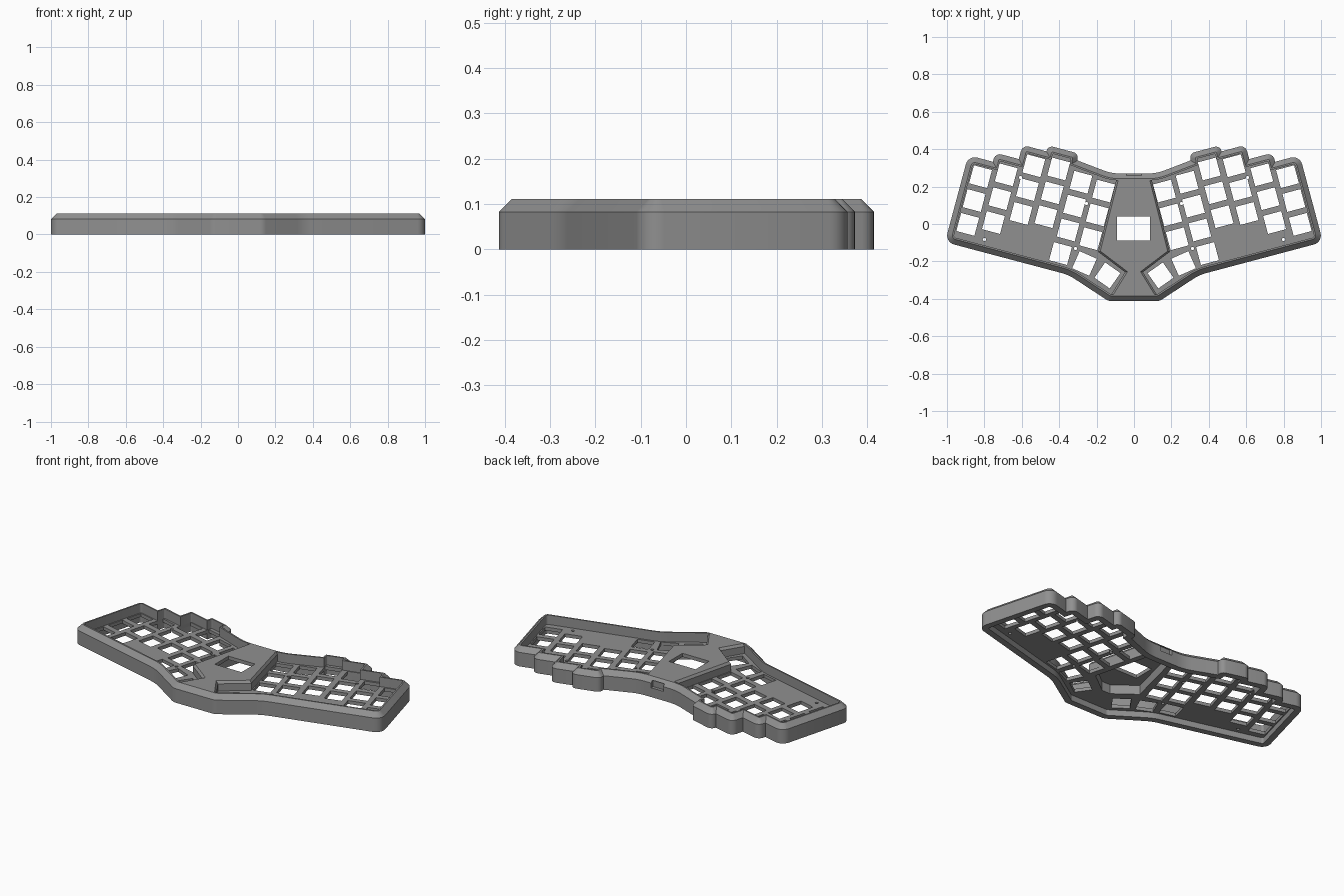
import bpy, bmesh, math
from mathutils import Vector, Matrix

if "Cube" in bpy.data.objects:
    bpy.data.objects.remove(bpy.data.objects["Cube"])

TILT = math.radians(15)          # rotation of each key half
H, SHOULDER = 0.111, 0.083       # total height, start of chamfer
PLATE_LOW, PLATE_TOP = 0.035, 0.055

grey = bpy.data.materials.new("case grey")
grey.diffuse_color = (0.28, 0.28, 0.28, 1)
grey.use_nodes = True
grey.node_tree.nodes["Principled BSDF"].inputs["Base Color"].default_value = grey.diffuse_color


def tilt(a, b):
    """Key-half coordinates to world coordinates."""
    c, s = math.cos(TILT), math.sin(TILT)
    return a * c - b * s, a * s + b * c


def mirrored(half):
    """Clockwise closed outline from its right half."""
    return half + [(-x, y, r) for x, y, r in reversed(half)]


def ring(corners, inset=0.0, steps=6):
    """Offset a clockwise outline inward and round its corners."""
    n = len(corners)
    pts = [Vector(c[:2]) for c in corners]
    norm = []
    for i in range(n):
        d = (pts[(i + 1) % n] - pts[i]).normalized()
        norm.append(Vector((d.y, -d.x)))
    moved = []
    for i in range(n):
        n0, n1 = norm[i - 1], norm[i]
        moved.append(pts[i] + (n0 + n1) * inset / (1 + n0.dot(n1)))
    out = []
    for i in range(n):
        p, r = moved[i], corners[i][2]
        if r == 0:
            out.append(p)
            continue
        d0 = (p - moved[i - 1]).normalized()
        d1 = (moved[(i + 1) % n] - p).normalized()
        convex = d0.x * d1.y - d0.y * d1.x < 0
        r = max(r - inset, 0.006) if convex else r + inset
        t = r * math.tan(d0.angle(d1) / 2)
        start, turn = p - d0 * t, d0.angle(d1) * (-1 if convex else 1)
        side = Vector((d0.y, -d0.x)) * (1 if convex else -1)
        centre = start + side * r
        for k in range(steps + 1):
            out.append(centre + Matrix.Rotation(turn * k / steps, 2) @ (start - centre))
    return out


def loft(name, rings, closed_tube=False):
    """Skin a stack of (points, z) rings, capped or joined end to end."""
    bm = bmesh.new()
    rows = [[bm.verts.new((p[0], p[1], z)) for p in pts] for pts, z in rings]
    n = len(rows[0])
    pairs = list(zip(rows, rows[1:]))
    if closed_tube:
        pairs.append((rows[-1], rows[0]))
    else:
        bm.faces.new(rows[0])
        bm.faces.new(rows[-1])
    for low, high in pairs:
        for i in range(n):
            j = (i + 1) % n
            bm.faces.new((low[i], low[j], high[j], high[i]))
    bmesh.ops.recalc_face_normals(bm, faces=bm.faces[:])
    mesh = bpy.data.meshes.new(name)
    bm.to_mesh(mesh)
    bm.free()
    mesh.materials.append(grey)
    obj = bpy.data.objects.new(name, mesh)
    bpy.context.collection.objects.link(obj)
    return obj


def box(x, y, z, sx, sy, sz, angle=0):
    m = Matrix.Rotation(angle, 2)
    pts = [Vector((x, y)) + m @ Vector((u * sx / 2, v * sy / 2))
           for u, v in ((-1, -1), (1, -1), (1, 1), (-1, 1))]
    return loft("cutter", [(pts, z - sz / 2), (pts, z + sz / 2)])


def cut(obj, cutters):
    """Subtract all the cutters, then remove them."""
    bpy.context.view_layer.objects.active = obj
    for c in cutters:
        c.hide_render = True
        mod = obj.modifiers.new("cut", 'BOOLEAN')
        mod.operation, mod.solver, mod.object = 'DIFFERENCE', 'EXACT', c
        bpy.ops.object.modifier_apply(modifier=mod.name)
        bpy.data.objects.remove(c)


# Case outline: stepped finger bumps at the back, bent thumb edge at the front
bumps = [(.38, .25, 0), (.385, .287, .03), (.553, .287, .03), (.553, .254, 0),
         (.685, .254, .035), (.685, .176, 0), (.815, .176, .035), (.815, .126, 0),
         (.951, .126, .05), (.951, -.355, .05)]
half = [(.12, .27, .25)]
half += [(*tilt(a, b), r) for a, b, r in bumps]
half += [(.35, -.272, .25), (.135, -.413, .06)]
outline = mirrored(half)

# Chamfered surrounding wall, open above and below
case = loft("case_wall", [(ring(outline), 0), (ring(outline), SHOULDER),
                          (ring(outline, .028), H), (ring(outline, .037), H),
                          (ring(outline, .037), 0)], closed_tube=True)
cut(case, [box(0, .26, .075, .08, .12, .04)])

# Centre block outline: display pentagon and front wedge
block_half = [(.083, .241, 0), (.18, -.145, 0), (.035, -.255, 0), (.112, -.38, 0)]
block_outline = mirrored(block_half)
pentagon = mirrored(block_half[:3])


def cavity(top):
    pts = ring(pentagon, .022)
    return loft("cutter", [(pts, -.1), (pts, top)])


# Key plate with switch openings and screw holes
plate_pts = ring(outline, .033)
plate = loft("key_plate", [(plate_pts, PLATE_LOW), (plate_pts, PLATE_TOP)])
columns = [(.203, .128), (.332, .142), (.465, .18), (.598, .162), (.728, .077), (.858, .032)]
keys = [(*tilt(a, b - .132 * row), TILT) for a, b in columns for row in range(3)]
keys += [(.393, -.158, TILT), (.265, -.211, math.radians(24)), (.142, -.275, math.radians(35))]
screws = [(.80, -.083), (.607, .249), (.254, .11), (.313, -.131)]
cutters = [cavity(.2)]
for side in (1, -1):
    for x, y, angle in keys:
        cutters.append(box(side * x, y, .045, .1, .1, .1, side * angle))
    for x, y in screws:
        pts = [(side * x + .009 * math.cos(k * math.pi / 6), y + .009 * math.sin(k * math.pi / 6))
               for k in range(12)]
        cutters.append(loft("cutter", [(pts, 0), (pts, .1)]))
cut(plate, cutters)

# Raised centre block with display window, hollow beneath
block = loft("centre_block", [(ring(block_outline, -.01), PLATE_LOW),
                              (ring(block_outline, -.01), .097),
                              (ring(block_outline), H)])
cut(block, [cavity(.09), box(-.003, -.024, .1, .175, .127, .1)])

# Smooth the rounded corners, keep the edges crisp
for obj in (case, plate, block):
    bpy.ops.object.select_all(action='DESELECT')
    obj.select_set(True)
    bpy.context.view_layer.objects.active = obj
    bpy.ops.object.shade_smooth_by_angle(angle=math.radians(25))
